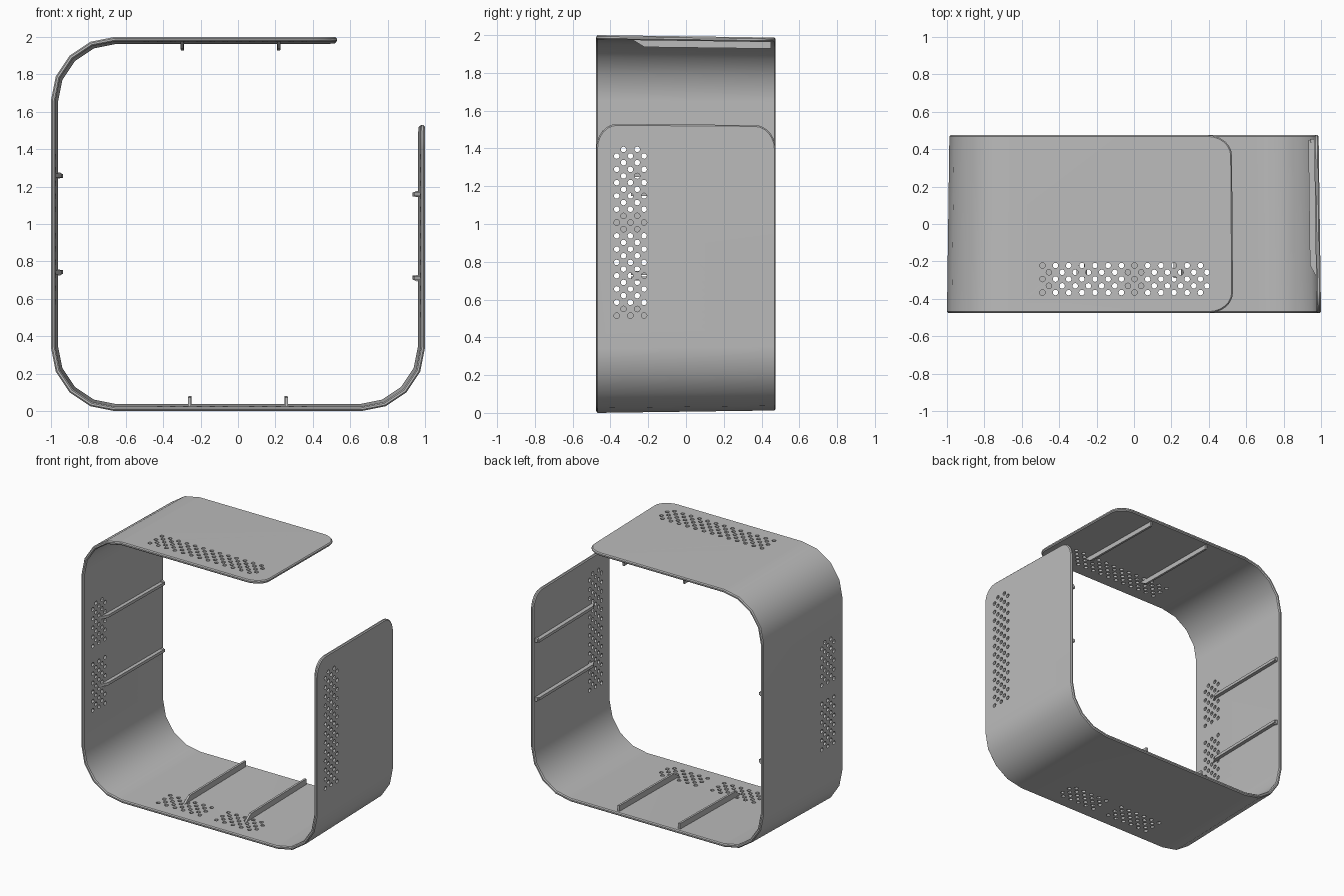
import bpy, bmesh, math
from mathutils import Matrix

cube = bpy.data.objects.get("Cube")
if cube:
    bpy.data.objects.remove(cube, do_unlink=True)

HALF = 0.475        # half depth of the band
THICK = 0.024
RADIUS = 0.34       # band corner radius
TOP_END, RIGHT_END = 0.53, 1.53

grey = bpy.data.materials.new("plain_grey")
grey.use_nodes = True
colour = (0.5, 0.5, 0.5, 1)
grey.diffuse_color = colour
grey.node_tree.nodes["Principled BSDF"].inputs["Base Color"].default_value = colour


def taper(x, y, z):
    """Shrink the outline slightly toward the back."""
    f = 1 - 0.013 * (y + HALF) / (2 * HALF)
    return (x * f, y, 1 + (z - 1) * f)


def on_wall(wall, along, dist):
    """Position (x, z) at a distance from the centre, along one wall."""
    return {"top": (along, 1 + dist), "bottom": (along, 1 - dist),
            "left": (-dist, along), "right": (dist, along)}[wall]


def make_object(name, bm):
    mesh = bpy.data.meshes.new(name)
    bm.to_mesh(mesh)
    bm.free()
    mesh.materials.append(grey)
    obj = bpy.data.objects.new(name, mesh)
    bpy.context.collection.objects.link(obj)
    return obj


def activate(obj):
    bpy.ops.object.select_all(action="DESELECT")
    obj.select_set(True)
    bpy.context.view_layer.objects.active = obj


def rounded_end(limit):
    """Rounded panel end as (along, y) points from front to back."""
    front = []
    for i in range(7):
        a = math.radians(15 * i)
        front.append((limit - 0.13 + 0.13 * math.sin(a), -HALF + 0.11 * (1 - math.cos(a))))
    return front + [(s, -y) for s, y in reversed(front)]


# Open band: three rounded corners between four flat walls
bm = bmesh.new()
rows = []
c = 1 - RADIUS
for cx, cz, start in ((-c, 1 + c, 90), (-c, RADIUS, 180), (c, RADIUS, 270)):
    for i in range(5):
        a = math.radians(start + 22.5 * i)
        x, z = cx + RADIUS * math.cos(a), cz + RADIUS * math.sin(a)
        rows.append([bm.verts.new(taper(x, y, z)) for y in (-HALF, HALF)])
for a, b in zip(rows, rows[1:]):
    bm.faces.new((a[0], a[1], b[1], b[0]))
top_arc = [bm.verts.new(taper(s, y, 2)) for s, y in rounded_end(TOP_END)]
bm.faces.new(top_arc + [rows[0][1], rows[0][0]])
right_arc = [bm.verts.new(taper(1, y, s)) for s, y in rounded_end(RIGHT_END)]
bm.faces.new([rows[-1][0], rows[-1][1]] + right_arc[::-1])
band = make_object("band", bm)

# Staggered vent holes on every wall
bm = bmesh.new()
all_rows = list(range(26))
two_groups = [k for k in all_rows if 2 <= k <= 12 or k >= 16]
for wall, first, used in (("top", -0.49, all_rows), ("bottom", -0.49, two_groups),
                          ("right", 0.515, all_rows), ("left", 0.515, two_groups)):
    turn = Matrix.Rotation(math.pi / 2, 4, "Y") if wall in ("left", "right") else Matrix()
    for k in used:
        x, z = on_wall(wall, first + 0.0352 * k, 0.98)
        for j in ((1, 3) if k % 2 else (0, 2, 4)):
            spot = Matrix.Translation((x, -0.222 - 0.0362 * j, z))
            bmesh.ops.create_cone(bm, cap_ends=True, segments=12, radius1=0.0148,
                                  radius2=0.0148, depth=0.15, matrix=spot @ turn)
cutter = make_object("hole_cutter", bm)
cutter.hide_render = True

solid = band.modifiers.new("thickness", "SOLIDIFY")
solid.thickness = THICK
solid.offset = -1
solid.use_even_offset = True
bevel = band.modifiers.new("edge_bevel", "BEVEL")
bevel.width = 0.007
bevel.segments = 1
bevel.limit_method = "ANGLE"
bevel.angle_limit = math.radians(50)
cut = band.modifiers.new("holes", "BOOLEAN")
cut.operation = "DIFFERENCE"
cut.solver = "EXACT"
cut.object = cutter
activate(band)
for name in ("thickness", "edge_bevel", "holes"):
    bpy.ops.object.modifier_apply(modifier=name)
bpy.data.objects.remove(cutter, do_unlink=True)
bpy.ops.object.shade_smooth_by_angle(angle=math.radians(30))
weighted = band.modifiers.new("flat_walls", "WEIGHTED_NORMAL")
weighted.keep_sharp = True


def make_rib(name, wall, along, width, inner):
    """Inner rib with a sloped front tip."""
    bm = bmesh.new()
    side = [(-0.29, 0.982), (-0.22, inner), (0.45, inner), (0.45, 0.982)]
    loops = []
    for s in (-width / 2, width / 2):
        loop = []
        for y, d in side:
            x, z = on_wall(wall, along + s, d)
            loop.append(bm.verts.new(taper(x, y, z)))
        loops.append(loop)
        bm.faces.new(loop)
    for i in range(4):
        n = (i + 1) % 4
        bm.faces.new((loops[0][i], loops[0][n], loops[1][n], loops[1][i]))
    bmesh.ops.recalc_face_normals(bm, faces=bm.faces[:])
    make_object(name, bm)


def make_knob(name, wall, along):
    """Small round stop at the back of a side rib."""
    bm = bmesh.new()
    x, z = on_wall(wall, along, 0.957)
    place = Matrix.Translation((x, 0.445, z)) @ Matrix.Rotation(math.pi / 2, 4, "X")
    bmesh.ops.create_cone(bm, cap_ends=True, segments=12, radius1=0.017,
                          radius2=0.017, depth=0.02, matrix=place)
    make_object(name, bm)


# Two ribs on each wall
for wall, places, width, inner in (("top", (-0.3, 0.22), 0.016, 0.94),
                                   ("bottom", (-0.26, 0.26), 0.016, 0.932),
                                   ("left", (0.74, 1.26), 0.022, 0.948),
                                   ("right", (0.71, 1.16), 0.022, 0.944)):
    for number, along in enumerate(places, 1):
        make_rib(f"{wall}_rib_{number}", wall, along, width, inner)
        if wall in ("left", "right"):
            make_knob(f"{wall}_knob_{number}", wall, along)
